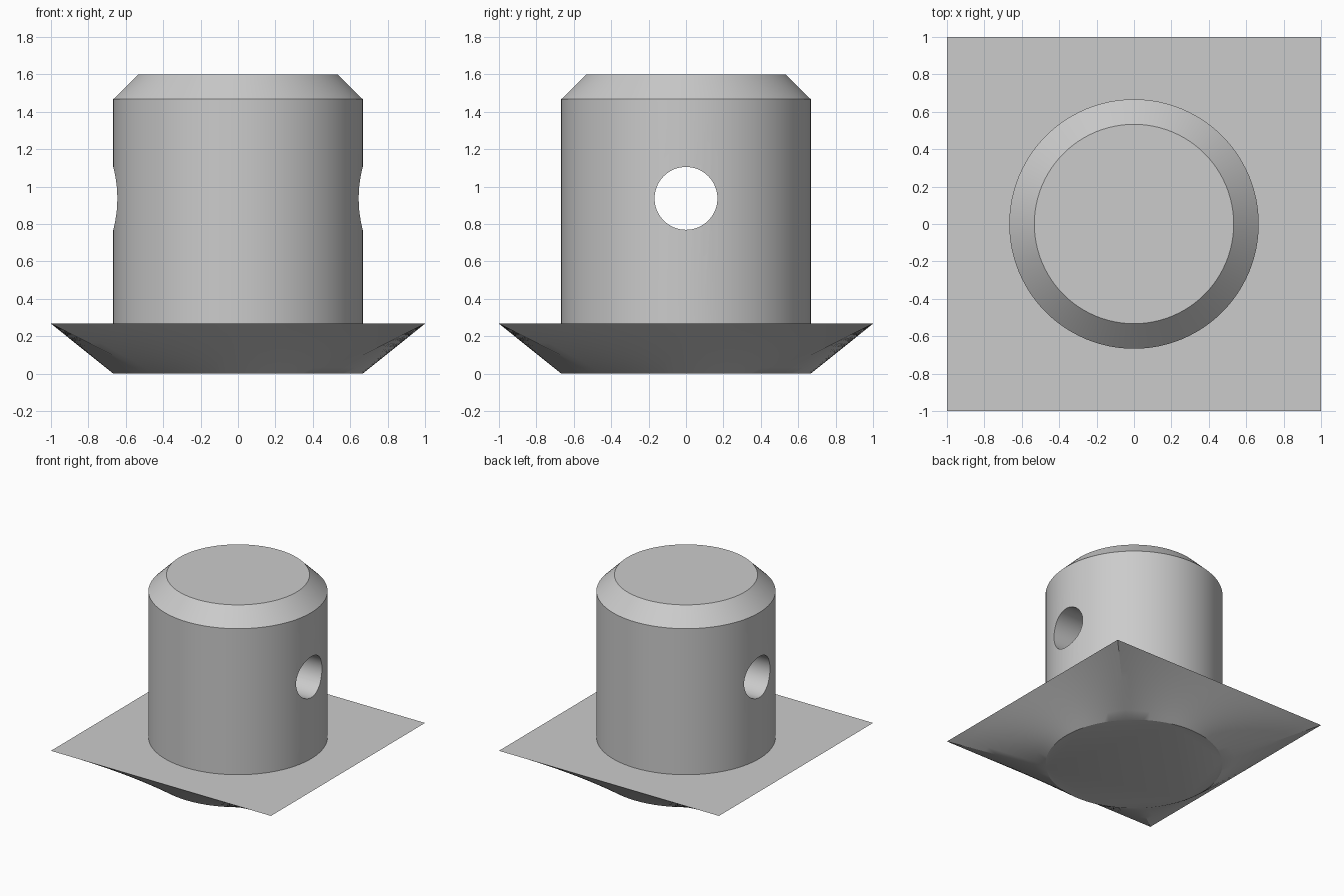
import bpy, bmesh
from math import sin, cos, pi, radians

SEGMENTS = 96
RIM_Z = 0.267
POST_R = 0.667

cube = bpy.data.objects.get("Cube")
if cube:
    bpy.data.objects.remove(cube)

grey = bpy.data.materials.new("plain grey")
grey.use_nodes = True
colour = (0.6, 0.6, 0.6, 1)
grey.diffuse_color = colour
grey.node_tree.nodes["Principled BSDF"].inputs["Base Color"].default_value = colour


def circle(radius, z):
    step = 2 * pi / SEGMENTS
    return [(radius * cos(i * step - pi / 4), radius * sin(i * step - pi / 4), z)
            for i in range(SEGMENTS)]


def square(half, z):
    # Starts at the same diagonal as the circle, evenly spaced along each edge
    n = SEGMENTS // 4
    points = []
    for dx, dy in ((1, 0), (0, 1), (-1, 0), (0, -1)):
        for i in range(n):
            t = half * (2 * i / n - 1)
            points.append((dx * half - dy * t, dy * half + dx * t, z))
    return points


def blend(a, b, t):
    return [tuple(p + (q - p) * t for p, q in zip(u, v)) for u, v in zip(a, b)]


def loft(name, rings):
    bm = bmesh.new()
    loops = [[bm.verts.new(p) for p in ring] for ring in rings]
    for low, high in zip(loops, loops[1:]):
        for i in range(SEGMENTS):
            j = (i + 1) % SEGMENTS
            bm.faces.new((low[i], low[j], high[j], high[i]))
    bm.faces.new(loops[0][::-1])
    bm.faces.new(loops[-1])
    mesh = bpy.data.meshes.new(name)
    bm.to_mesh(mesh)
    bm.free()
    mesh.materials.append(grey)
    obj = bpy.data.objects.new(name, mesh)
    bpy.context.collection.objects.link(obj)
    return obj


# Flange: round underside flaring to a thin-edged square top
foot, rim = circle(POST_R, 0), square(1, RIM_Z)
flange = loft("flange", [blend(foot, rim, i / 8) for i in range(9)])

# Post with a chamfered top, set slightly into the flange
post = loft("post", [circle(POST_R, RIM_Z - 0.05), circle(POST_R, 1.467),
                     circle(0.533, 1.6)])

# Cross hole through the post from side to side
bpy.ops.mesh.primitive_cylinder_add(vertices=64, radius=0.168, depth=2,
                                    location=(0, 0, 0.937), rotation=(0, pi / 2, 0))
drill = bpy.context.object
drill.name = "hole_cutter"
drill.data.materials.append(grey)
cut = post.modifiers.new("cross hole", 'BOOLEAN')
cut.operation = 'DIFFERENCE'
cut.solver = 'EXACT'
cut.object = drill
bpy.ops.object.select_all(action='DESELECT')
post.select_set(True)
bpy.context.view_layer.objects.active = post
bpy.ops.object.modifier_apply(modifier=cut.name)
bpy.data.objects.remove(drill)

# Smooth curved walls, keep the rims crisp
flange.select_set(True)
bpy.ops.object.shade_smooth_by_angle(angle=radians(25))
